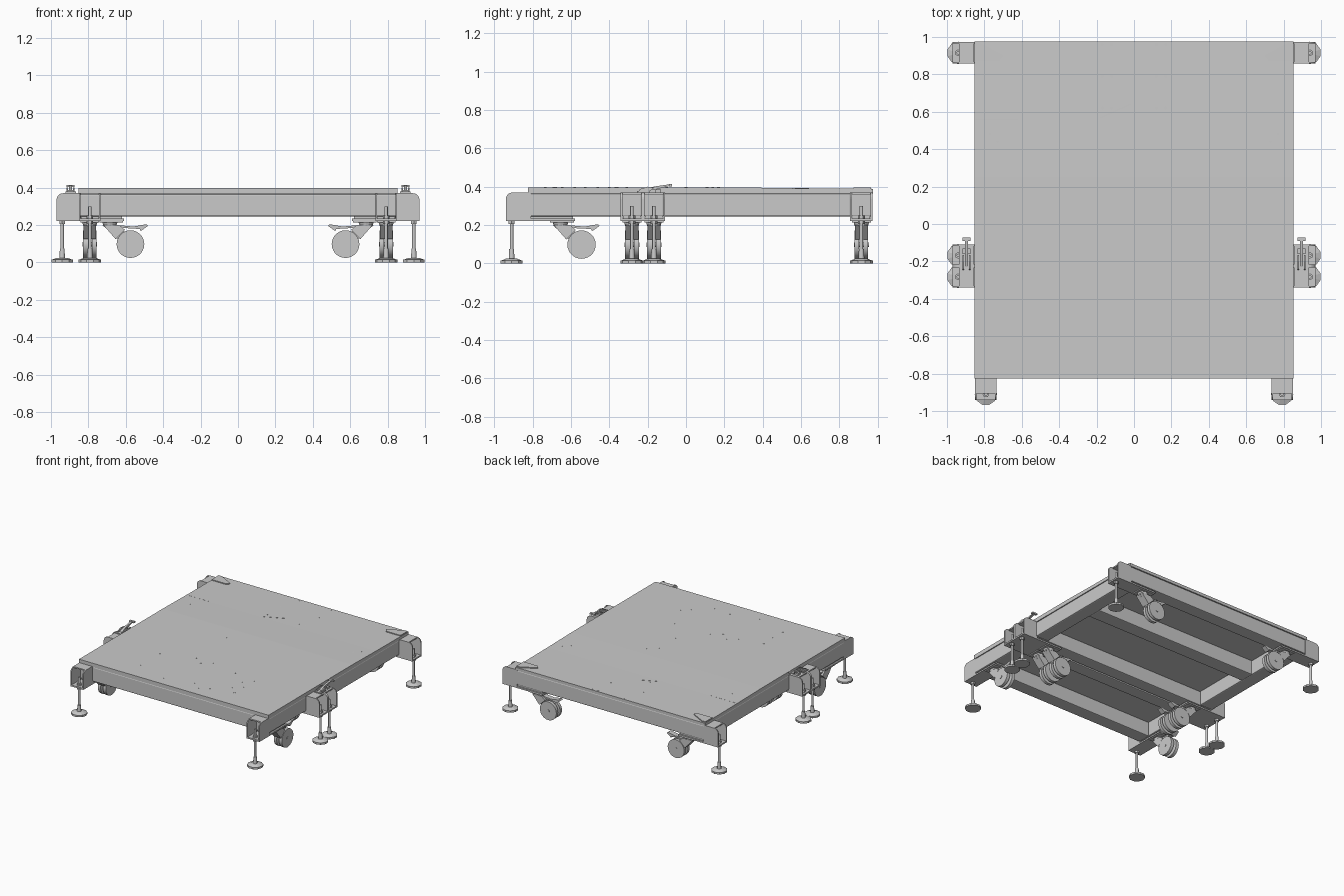
import bpy, bmesh, math
from mathutils import Matrix, Vector

cube = bpy.data.objects.get("Cube")
if cube:
    bpy.data.objects.remove(cube, do_unlink=True)

# One flat grey for everything
SHADE = (0.59, 0.59, 0.59, 1)
GREY = bpy.data.materials.new("light steel grey")
GREY.use_nodes = True
GREY.diffuse_color = SHADE
GREY.node_tree.nodes["Principled BSDF"].inputs["Base Color"].default_value = SHADE


def place(mesh, name, matrix=Matrix()):
    ob = bpy.data.objects.new(name, mesh)
    ob.matrix_world = matrix
    bpy.context.collection.objects.link(ob)
    return ob


def finish(bm, name, smooth=False):
    bmesh.ops.recalc_face_normals(bm, faces=bm.faces)
    if smooth:
        for f in bm.faces:
            f.smooth = True
        for e in bm.edges:
            e.smooth = e.calc_face_angle(0) < math.radians(40)
    me = bpy.data.meshes.new(name)
    bm.to_mesh(me)
    bm.free()
    me.materials.append(GREY)
    return me


def prism(bm, pts, a, b, axis="y"):
    """Extrude a closed profile along one axis, from a to b."""
    def put(p, t):
        return {"x": (t, p[0], p[1]), "y": (p[0], t, p[1]), "z": (p[0], p[1], t)}[axis]
    face = bm.faces.new([bm.verts.new(put(p, a)) for p in pts])
    out = bmesh.ops.extrude_face_region(bm, geom=[face])
    step = Vector(put((0, 0), b - a))
    bmesh.ops.translate(bm, vec=step, verts=[v for v in out["geom"] if isinstance(v, bmesh.types.BMVert)])


def box(bm, x0, x1, y0, y1, z0, z1):
    prism(bm, [(x0, y0), (x1, y0), (x1, y1), (x0, y1)], z0, z1, "z")


def cylinder(bm, r1, r2, z0, z1, n=12, matrix=Matrix()):
    bmesh.ops.create_cone(bm, cap_ends=True, segments=n, radius1=r1, radius2=r2, depth=z1 - z0,
                          matrix=matrix @ Matrix.Translation((0, 0, (z0 + z1) / 2)))


# Deck: slightly falling towards the back
bm = bmesh.new()
prism(bm, [(-0.825, 0.365), (0.975, 0.365), (0.975, 0.389), (0.56, 0.392), (0.25, 0.397), (-0.825, 0.397)],
      -0.853, 0.853, "x")
place(finish(bm, "deck"), "deck")


def deck_z(y):
    if y < 0.25:
        return 0.397
    if y < 0.56:
        return 0.397 - (y - 0.25) * 0.005 / 0.31
    return 0.392 - (y - 0.56) * 0.003 / 0.415


# Flush screws in the deck, mirrored left and right
screws = [(0.17, 0.11), (0.17, -0.1), (0.24, 0.17), (0.265, 0.14), (0.265, 0), (0.265, -0.15),
          (0.31, -0.31), (0.155, -0.31), (0, -0.31), (0.23, -0.36), (0.08, -0.365),
          (0.31, -0.735), (0.155, -0.735), (0.23, -0.69), (0.08, -0.68),
          (0.42, -0.4), (0.42, -0.525), (0.42, -0.645), (0.36, -0.46), (0.36, -0.58),
          (0.77, 0.48), (0.73, 0.44)]
screws += [(x, y) for x in (0.12, 0.17) for y in (0.62, 0.79, 0.96)]
bm = bmesh.new()
for x, y in screws:
    for s in ((1, -1) if x else (1,)):
        z = deck_z(y)
        cylinder(bm, 0.007, 0.007, z - 0.001, z + 0.0006, 8, Matrix.Translation((s * x, y, 0)))
place(finish(bm, "deck_screws"), "deck_screws")

# Fine seam and crease on the deck
bm = bmesh.new()
box(bm, -0.853, -0.62, 0.557, 0.561, 0.39, 0.3926)
prism(bm, [(-0.18, 0.565), (-0.02, 0.638), (-0.02, 0.642), (-0.18, 0.57)], 0.39, 0.393, "z")
place(finish(bm, "deck_seam"), "deck_seam")

# Corner pads at the back of the deck
for s, side in ((1, "left"), (-1, "right")):
    bm = bmesh.new()
    prism(bm, [(s * 0.85, 0.875), (s * 0.72, 0.875), (s * 0.70, 0.90), (s * 0.82, 0.965), (s * 0.85, 0.965)],
          0.385, 0.397, "z")
    place(finish(bm, "corner_pad"), "corner_pad_" + side)


# Frame rails
def rail(name, x0, x1, y0, y1):
    bm = bmesh.new()
    box(bm, x0, x1, y0, y1, 0.245, 0.365)
    ob = place(finish(bm, name), name)
    mod = ob.modifiers.new("rounded edges", "BEVEL")
    mod.width = 0.008
    mod.segments = 2


rail("back_rail", -0.85, 0.85, 0.862, 0.97)
rail("rear_frame_middle_rail", -0.85, 0.85, -0.22, -0.115)
rail("front_frame_middle_rail", -0.85, 0.85, -0.335, -0.23)
rail("cross_rail", -0.74, 0.74, 0.36, 0.48)
rail("front_rail", -0.74, 0.74, -0.82, -0.71)
for s, side in ((1, "left"), (-1, "right")):
    xs = sorted((s * 0.735, s * 0.85))
    rail("rear_frame_side_rail_" + side, *xs, -0.115, 0.862)
    rail("front_frame_side_rail_" + side, *xs, -0.825, -0.335)

# Shared meshes of one corner, pointing out along local +x from the rail end
parts = {}

# Leg bracket: two rounded cheeks, a cap and a long foot plate
bm = bmesh.new()
arc = [(0.085 + 0.035 * math.sin(a), 0.335 + 0.035 * math.cos(a))
       for a in [math.pi / 2 * i / 5 for i in range(6)]]
for y in (-0.058, 0.049):
    prism(bm, [(-0.01, 0.222), (-0.01, 0.364), (0.006, 0.37)] + arc + [(0.12, 0.222)], y, y + 0.009)
box(bm, 0.006, 0.085, -0.05, 0.05, 0.36, 0.37)
box(bm, -0.24, 0.12, -0.058, 0.058, 0.222, 0.234)
box(bm, -0.23, -0.005, -0.045, 0.045, 0.234, 0.246)
parts["leg_bracket"] = finish(bm, "leg_bracket")

# Levelling leg: screw, nut sleeve and collars
at_leg = Matrix.Translation((0.09, 0, 0))
bm = bmesh.new()
cylinder(bm, 0.009, 0.009, 0.02, 0.30, 10, at_leg)
cylinder(bm, 0.016, 0.013, 0.02, 0.075, 10, at_leg)
cylinder(bm, 0.018, 0.018, 0.205, 0.222, 6, at_leg)
cylinder(bm, 0.018, 0.018, 0.234, 0.25, 6, at_leg)
parts["levelling_leg"] = finish(bm, "levelling_leg", True)

# Foot
bm = bmesh.new()
cylinder(bm, 0.06, 0.06, 0, 0.015, 10, at_leg)
cylinder(bm, 0.056, 0.03, 0.015, 0.025, 10, at_leg)
parts["foot"] = finish(bm, "foot")

# Caster: mounting plate, swivel, central fork, hood and brake pedal
bm = bmesh.new()
box(bm, -0.235, -0.11, -0.05, 0.05, 0.214, 0.222)
cylinder(bm, 0.035, 0.04, 0.195, 0.214, 16, Matrix.Translation((-0.165, 0, 0)))
fork = [(-0.125, 0.2), (-0.2, 0.2), (-0.23, 0.18), (-0.29, 0.1), (-0.275, 0.085), (-0.255, 0.09), (-0.2, 0.13)]
prism(bm, fork, -0.009, 0.009)
hood = [(-0.13, 0.2), (-0.215, 0.2), (-0.245, 0.175), (-0.225, 0.155), (-0.205, 0.135), (-0.195, 0.125)]
prism(bm, hood, -0.034, 0.034)
prism(bm, [(-0.2, 0.2), (-0.29, 0.192), (-0.36, 0.204), (-0.37, 0.196), (-0.33, 0.168),
           (-0.325, 0.178), (-0.285, 0.182), (-0.2, 0.185)], -0.02, 0.02)
parts["caster_fork"] = finish(bm, "caster_fork")

# Twin caster wheels on one axle
at_wheel = Matrix.Translation((-0.275, 0, 0.098)) @ Matrix.Rotation(math.pi / 2, 4, "X")
bm = bmesh.new()
for z in (-0.036, 0.011):
    cylinder(bm, 0.074, 0.074, z, z + 0.025, 28, at_wheel)
cylinder(bm, 0.012, 0.012, -0.039, 0.039, 10, at_wheel)
parts["caster_wheels"] = finish(bm, "caster_wheels", True)

# Place the eight corners
corners = [("front_left", 0.792, -0.82, -90), ("front_right", -0.792, -0.82, -90)]
for label, y in (("back", 0.915), ("middle_rear", -0.1675), ("middle_front", -0.2825)):
    corners += [(label + "_left", 0.85, y, 0), (label + "_right", -0.85, y, 180)]
for label, x, y, turn in corners:
    m = Matrix.Translation((x, y, 0)) @ Matrix.Rotation(math.radians(turn), 4, "Z")
    for part, mesh in parts.items():
        place(mesh, part + "_" + label, m)

# Toggle clamps joining the two frames
bm = bmesh.new()
box(bm, -0.028, 0.028, -0.255, -0.19, 0.368, 0.378)
for x in (-0.022, 0.014):
    prism(bm, [(-0.25, 0.37), (-0.2, 0.37), (-0.165, 0.395), (-0.2, 0.4), (-0.24, 0.388)], x, x + 0.008, "x")
prism(bm, [(-0.23, 0.385), (-0.16, 0.385), (-0.09, 0.403), (-0.09, 0.412), (-0.16, 0.402)], -0.008, 0.008, "x")
box(bm, -0.022, 0.022, -0.09, -0.072, 0.402, 0.414)
box(bm, -0.022, 0.022, -0.16, -0.13, 0.368, 0.386)
clamp = finish(bm, "toggle_clamp")
for s, side in ((1, "left"), (-1, "right")):
    place(clamp, "toggle_clamp_" + side, Matrix.Translation((s * 0.895, 0, 0)))
